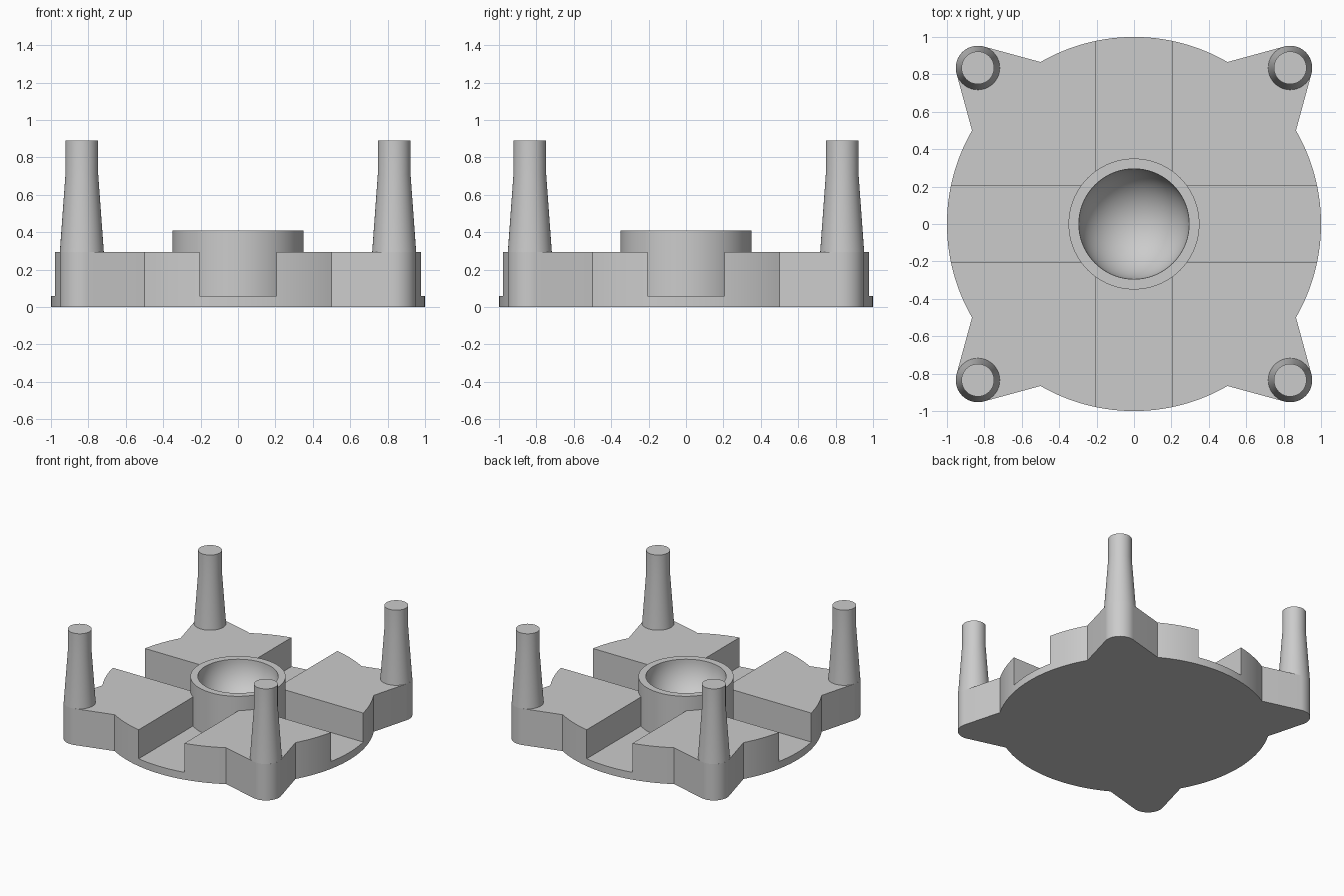
import bpy
import bmesh
from math import acos, atan2, asin, cos, sin, pi, radians
from mathutils import Matrix, Vector

cube = bpy.data.objects.get("Cube")
if cube:
    bpy.data.objects.remove(cube, do_unlink=True)

PLATE_TOP, BODY_TOP, HUB_TOP = 0.06, 0.295, 0.41
HUB_R, BOWL_R = 0.35, 0.295
CHANNEL = 0.205                      # half width of the crossing channels
POST = Vector((0.835, 0.835))
POST_R, POST_TIP_R, POST_TOP = 0.118, 0.0875, 0.89

grey = bpy.data.materials.new("light_grey")
grey.use_nodes = True
colour = (0.6, 0.6, 0.6, 1)
grey.diffuse_color = colour
grey.node_tree.nodes["Principled BSDF"].inputs["Base Color"].default_value = colour


def make_object(name, bm):
    bmesh.ops.recalc_face_normals(bm, faces=bm.faces)
    mesh = bpy.data.meshes.new(name)
    bm.to_mesh(mesh)
    bm.free()
    mesh.materials.append(grey)
    obj = bpy.data.objects.new(name, mesh)
    bpy.context.collection.objects.link(obj)
    return obj


def select_only(obj):
    bpy.ops.object.select_all(action='DESELECT')
    obj.select_set(True)
    bpy.context.view_layer.objects.active = obj


def smooth(obj):
    select_only(obj)
    bpy.ops.object.shade_smooth_by_angle(angle=radians(25))


def prism(name, outline, z0, z1):
    bm = bmesh.new()
    face = bm.faces.new([bm.verts.new((p[0], p[1], z0)) for p in outline])
    ext = bmesh.ops.extrude_face_region(bm, geom=[face], use_keep_orig=True)
    top = [v for v in ext["geom"] if isinstance(v, bmesh.types.BMVert)]
    bmesh.ops.translate(bm, verts=top, vec=(0, 0, z1 - z0))
    return make_object(name, bm)


def lathe(name, profile, steps, centre=(0, 0)):
    bm = bmesh.new()
    verts = [bm.verts.new((r, 0, z)) for r, z in profile]
    edges = [bm.edges.new(pair) for pair in zip(verts, verts[1:])]
    bmesh.ops.spin(bm, geom=verts + edges, cent=(0, 0, 0), axis=(0, 0, 1),
                   angle=2 * pi, steps=steps)
    bmesh.ops.remove_doubles(bm, verts=bm.verts, dist=1e-4)
    bmesh.ops.translate(bm, verts=bm.verts, vec=(*centre, 0))
    obj = make_object(name, bm)
    smooth(obj)
    return obj


def arc(centre, radius, start, end, steps):
    angles = [start + (end - start) * i / steps for i in range(steps + 1)]
    return [Vector((centre[0] + radius * cos(a), centre[1] + radius * sin(a)))
            for a in angles]


# Outline of one quarter: disc edge, then a lug tangent to its post
notch = Vector((cos(pi / 6), sin(pi / 6)))
to_notch = notch - POST
tangent = atan2(to_notch.y, to_notch.x) + acos(POST_R / to_notch.length)
quarter = arc((0, 0), 1, -pi / 6, pi / 6, 36)
quarter += arc(POST, POST_R, tangent, pi / 2 - tangent, 20)
outline = [Matrix.Rotation(k * pi / 2, 2) @ p for k in range(4) for p in quarter]
body = prism("base_body", outline, 0, BODY_TOP)

# Crossing channels cut down to the thin plate
c, far = CHANNEL, 1.2
arm = [Vector((c, -c)), Vector((far, -c)), Vector((far, c))]
cross = [Matrix.Rotation(k * pi / 2, 2) @ p for k in range(4) for p in arm]
cutter = prism("channel_cutter", cross, PLATE_TOP, 0.6)
cutter.hide_render = True
cut = body.modifiers.new("channels", 'BOOLEAN')
cut.operation = 'DIFFERENCE'
cut.solver = 'EXACT'
cut.object = cutter
select_only(body)
bpy.ops.object.modifier_apply(modifier=cut.name)
bpy.data.objects.remove(cutter, do_unlink=True)
smooth(body)

# Central hub with a hemispherical bowl
bowl = [(BOWL_R * cos(i * pi / 40), HUB_TOP - BOWL_R * sin(i * pi / 40))
        for i in range(20)] + [(0, HUB_TOP - BOWL_R)]
lathe("hub_with_bowl", [(0, 0.05), (HUB_R, 0.05), (HUB_R, HUB_TOP)] + bowl, 72)

# Tapered corner posts
post = [(0, 0.29), (POST_R, 0.29), (POST_TIP_R, 0.71), (POST_TIP_R, POST_TOP), (0, POST_TOP)]
for x, side in ((1, "left"), (-1, "right")):
    for y, end in ((-1, "front"), (1, "back")):
        lathe(f"{end}_{side}_post", post, 40, (x * POST.x, y * POST.y))
